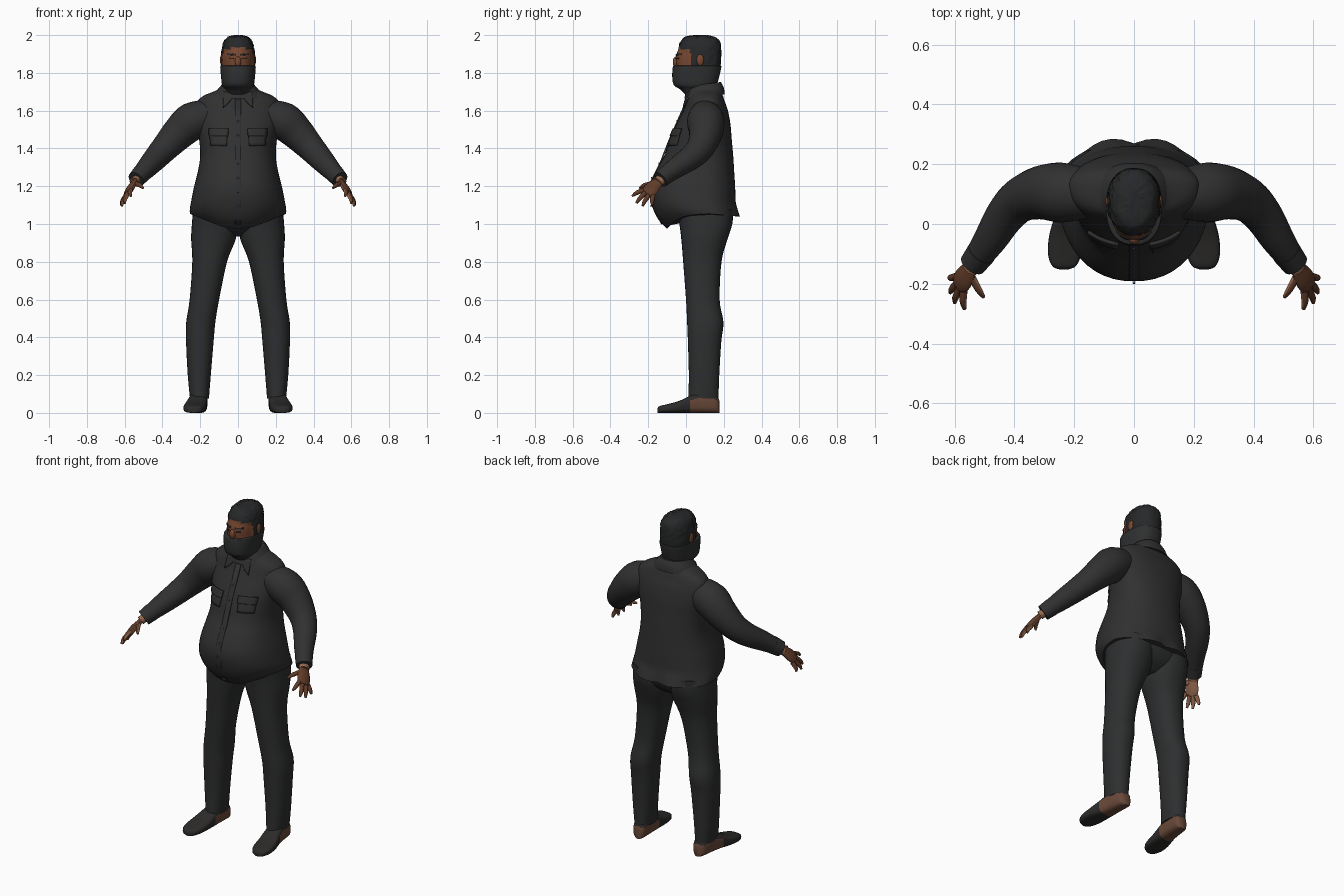
import bpy, bmesh, math, random
from mathutils import Vector
from mathutils.bvhtree import BVHTree

random.seed(4)
cube = bpy.data.objects.get("Cube")
if cube:
    bpy.data.objects.remove(cube, do_unlink=True)


def material(name, *rgb):
    m = bpy.data.materials.new(name)
    m.use_nodes = True
    colour = (*rgb, 1)
    m.diffuse_color = colour
    shader = m.node_tree.nodes["Principled BSDF"]
    shader.inputs["Base Color"].default_value = colour
    shader.inputs["Roughness"].default_value = 0.8
    return m


SHIRT = material("charcoal shirt", .03, .03, .03)
TROUSERS = material("dark trousers", .027, .028, .029)
MASK = material("mask cloth", .028, .029, .03)
HAIR = material("black hair", .02, .021, .022)
SKIN = material("brown skin", .19, .065, .03)
HAND_BACK = material("deep brown skin", .12, .045, .022)
PALM = material("pale palm skin", .3, .14, .08)
LEATHER = material("black leather", .025, .024, .023)
SOLE = material("brown sole", .14, .065, .04)
BUTTON = material("grey button", .07, .07, .07)


def finish(obj, mats, mirror=False):
    for m in mats:
        obj.data.materials.append(m)
    bpy.ops.object.select_all(action="DESELECT")
    obj.select_set(True)
    bpy.context.view_layer.objects.active = obj
    bpy.ops.object.shade_smooth_by_angle(angle=math.radians(50))
    if mirror:
        obj.modifiers.new("Mirror", "MIRROR")
    return obj


def new_object(name, bm):
    bmesh.ops.recalc_face_normals(bm, faces=bm.faces)
    mesh = bpy.data.meshes.new(name)
    bm.to_mesh(mesh)
    bm.free()
    obj = bpy.data.objects.new(name, mesh)
    bpy.context.collection.objects.link(obj)
    return obj


def paint(obj, rule):
    for p in obj.data.polygons:
        p.material_index = rule(p.center, p.normal)


def smooth_rows(rows, steps=4):
    """Catmull-Rom interpolation between the key rows."""
    out, last = [], len(rows) - 1
    for i in range(last):
        keys = [rows[min(max(i + k, 0), last)] for k in (-1, 0, 1, 2)]
        for j in range(steps):
            t = j / steps
            out.append([b + t / 2 * (c - a + t * (2 * a - 5 * b + 4 * c - d + t * (3 * (b - c) + d - a)))
                        for a, b, c, d in zip(*keys)])
    return out + [list(rows[last])]


def bridge(name, rings, mats, mirror=False):
    bm = bmesh.new()
    loops = [[bm.verts.new(p) for p in ring] for ring in rings]
    n = len(loops[0])
    for a, b in zip(loops, loops[1:]):
        for i in range(n):
            j = (i + 1) % n
            bm.faces.new((a[i], a[j], b[j], b[i]))
    bm.faces.new(loops[0])
    bm.faces.new(loops[-1])
    return finish(new_object(name, bm), mats, mirror)


def power(v, e):
    return math.copysign(abs(v) ** e, v)


def circle(n):
    return [(math.cos(a), math.sin(a)) for a in (math.tau * i / n for i in range(n))]


def stack(name, rows, mats, mid=.5, e=.9, n=32, mirror=False, shape=None):
    """Loft level rings given as (z, x centre, half width, front y, back y)."""
    rings = []
    for z, cx, hw, front, back in smooth_rows(rows):
        ym = front + mid * (back - front)
        ring = []
        for c, s in circle(n):
            depth = back - ym if s > 0 else ym - front
            p = Vector((cx + hw * power(c, e), ym + depth * power(s, e), z))
            ring.append(shape(p, s) if shape else p)
        rings.append(ring)
    return bridge(name, rings, mats, mirror)


def tube(name, rows, mats, side=(0, 1, 0), flat=1, n=14, steps=4):
    """Loft a mirrored limb along rows of (x, y, z, radius)."""
    rows = smooth_rows(rows, steps)
    pts = [Vector(r[:3]) for r in rows]
    rings = []
    for i, p in enumerate(pts):
        d = (pts[min(i + 1, len(pts) - 1)] - pts[max(i - 1, 0)]).normalized()
        u = (Vector(side) - d * d.dot(Vector(side))).normalized()
        v = d.cross(u) * flat
        rings.append([p + rows[i][3] * (u * c + v * s) for c, s in circle(n)])
    return bridge(name, rings, mats, True)


def ball(name, loc, size, mats, mirror=False):
    bm = bmesh.new()
    bmesh.ops.create_uvsphere(bm, u_segments=14, v_segments=9, radius=1)
    for v in bm.verts:
        v.co = Vector(a * b for a, b in zip(v.co, size)) + Vector(loc)
    return finish(new_object(name, bm), mats, mirror)


def patch(name, target, corners, mat, lift=.004, mirror=True):
    """Thin cloth plate draped on the front of the target."""
    tree = BVHTree.FromPolygons([v.co for v in target.data.vertices],
                                [p.vertices for p in target.data.polygons])
    a, b, c, d = map(Vector, corners)
    bm, n = bmesh.new(), 6
    grid = []
    for i in range(n + 1):
        for j in range(n + 1):
            x, z = a.lerp(b, i / n).lerp(d.lerp(c, i / n), j / n)
            hit = tree.ray_cast(Vector((x, -1, z)), Vector((0, 1, 0)))[0]
            grid.append(bm.verts.new((x, (hit.y if hit else .05) - lift, z)))
    for i in range(n):
        for j in range(n):
            k = i * (n + 1) + j
            bm.faces.new((grid[k], grid[k + 1], grid[k + n + 2], grid[k + n + 1]))
    obj = finish(new_object(name, bm), [mat], mirror)
    solid = obj.modifiers.new("Thickness", "SOLIDIFY")
    solid.thickness, solid.offset = .008, 0
    return tree


# Shirt body with a dipped front hem and a fuller seat
def hem(p, s):
    w = min(max((1.12 - p.z) / .08, 0), 1)
    if s < 0:
        p.z -= w * .065 * s ** 4
    else:
        p.y += w * .02 * math.sin(min(abs(p.x) / .17, 1) * math.pi)
    p.z += w * .015 * (1 - abs(s))
    return p


shirt = stack("shirt", [
    (1.04, 0, .255, -.1, .27), (1.07, 0, .255, -.15, .268), (1.12, 0, .248, -.185, .263),
    (1.2, 0, .232, -.19, .26), (1.28, 0, .212, -.16, .255), (1.36, 0, .2, -.115, .25),
    (1.45, 0, .206, -.085, .242), (1.53, 0, .22, -.05, .235), (1.6, 0, .222, -.015, .222),
    (1.65, 0, .215, .005, .205), (1.68, 0, .18, .015, .195), (1.705, 0, .12, .02, .185),
    (1.73, 0, .08, .025, .17)], [SHIRT], mid=.6, n=48, shape=hem)

# Sleeves, bending forward at the elbow
tube("sleeves", [(.14, .1, 1.58, .08), (.24, .105, 1.545, .1), (.31, .105, 1.485, .09),
                 (.38, .08, 1.41, .075), (.43, .03, 1.355, .066), (.48, -.05, 1.3, .056),
                 (.535, -.13, 1.24, .042)], [SHIRT], n=24)
tube("cuffs", [(.51, -.095, 1.268, .05), (.54, -.135, 1.235, .045)], [SHIRT], n=24, steps=1)

# Collar, placket, pockets and buttons
stack("collar", [(1.675, 0, .135, -.01, .205), (1.71, 0, .11, .0, .2), (1.74, 0, .083, .01, .185)],
      [SHIRT], shape=lambda p, s: p + Vector((0, 0, .012 * s)))
patch("collar_flaps", shirt, [(.012, 1.69), (.075, 1.7), (.08, 1.615), (.05, 1.64)], SHIRT, .012)
tree = patch("placket", shirt, [(-.016, 1.66), (.016, 1.66), (.016, 1.0), (-.016, 1.0)], SHIRT, .002, False)
patch("pockets", shirt, [(.055, 1.5), (.15, 1.5), (.145, 1.415), (.06, 1.415)], SHIRT)
patch("pocket_flaps", shirt, [(.05, 1.505), (.155, 1.505), (.152, 1.465), (.053, 1.465)], SHIRT, .009)
for i in range(8):
    z = 1.62 - i * .075
    hit = tree.ray_cast(Vector((0, -1, z)), Vector((0, 1, 0)))[0]
    ball(f"button_{i + 1}", (0, hit.y - .006, z), (.005, .003, .005), [BUTTON])

# Trousers
stack("trouser_seat", [(1.12, 0, .225, -.06, .245), (1.05, 0, .236, -.05, .25),
                       (.98, 0, .19, -.02, .22), (.935, 0, .07, .04, .16)], [TROUSERS])
stack("trouser_legs", [
    (1.08, .122, .115, -.05, .25), (1, .124, .12, -.035, .245), (.92, .13, .118, -.025, .22),
    (.8, .15, .092, -.015, .188), (.6, .178, .078, 0, .178), (.48, .197, .077, .006, .198),
    (.38, .202, .073, .01, .187), (.2, .205, .061, .015, .176), (.075, .204, .05, .012, .172)],
    [TROUSERS], mirror=True)

# Shoes, lofted from toe to heel
shoe_rings = []
for y, cx, hw, h in smooth_rows([
        (-.152, .235, .015, .022), (-.14, .234, .04, .036), (-.1, .232, .056, .046),
        (-.04, .226, .058, .062), (.02, .216, .052, .09), (.07, .21, .047, .11),
        (.13, .205, .043, .11), (.165, .202, .036, .09), (.178, .2, .02, .06)]):
    shoe_rings.append([(cx + hw * power(c, .7), y, h * (.5 + .5 * power(s, .6))) for c, s in circle(24)])
shoes = bridge("shoes", shoe_rings, [LEATHER, SOLE], True)
paint(shoes, lambda c, n: int(c.y > .02 and c.z < .07))

# Hands: wrist, palm and five digits
SPREAD = (.055, .115, -.05)
BACK = Vector((.82, -.16, .54))


def hand_part(name, rows, flat=1.0):
    part = tube(name, rows, [HAND_BACK, PALM], SPREAD, flat, 12)
    paint(part, lambda c, n: int(n.dot(BACK) < -.1))


tube("wrists", [(.53, -.12, 1.245, .03), (.55, -.15, 1.222, .031)], [PALM], SPREAD, .8)
hand_part("palms", [(.54, -.135, 1.235, .027), (.555, -.16, 1.212, .035), (.572, -.185, 1.185, .042),
                    (.585, -.205, 1.162, .036), (.588, -.21, 1.157, .02)], .45)
digits = {"thumbs": ((.545, -.175, 1.215), (.52, -.22, 1.205), (.503, -.245, 1.19)),
          "index_fingers": ((.57, -.225, 1.18), (.572, -.26, 1.165), (.567, -.285, 1.148)),
          "middle_fingers": ((.582, -.215, 1.165), (.597, -.245, 1.135), (.6, -.263, 1.11)),
          "ring_fingers": ((.59, -.195, 1.155), (.609, -.218, 1.122), (.615, -.23, 1.095)),
          "little_fingers": ((.592, -.175, 1.15), (.612, -.18, 1.122), (.618, -.178, 1.1))}
for name, joints in digits.items():
    hand_part(name, [(*p, r) for p, r in zip(joints, (.013, .0115, .006))])

# Head, with a rough crop of hair raised from the scalp
head = stack("head", [
    (1.7, 0, .06, .02, .14), (1.78, 0, .078, -.045, .165), (1.84, 0, .083, -.05, .177),
    (1.89, 0, .083, -.052, .18), (1.935, 0, .079, -.036, .18), (1.965, 0, .07, -.022, .173),
    (1.985, 0, .052, 0, .15), (1.993, 0, .02, .045, .11)], [SKIN, HAIR], n=56, mid=.55)


def is_hair(c):
    return c.z > 1.94 - abs(c.x) * .25 or (c.y > .025 and c.z > 1.8)


paint(head, lambda c, n: int(is_hair(c)))
normals = [v.normal.copy() for v in head.data.vertices]
for v, normal in zip(head.data.vertices, normals):
    if is_hair(v.co):
        v.co += normal * random.uniform(.002, .008)
ball("ears", (.086, .075, 1.868), (.01, .02, .03), [SKIN], True)
ball("nose", (0, -.052, 1.858), (.017, .018, .03), [SKIN])
patch("eyebrows", head, [(.014, 1.9), (.056, 1.902), (.056, 1.895), (.014, 1.891)], HAIR, .001)
patch("eyes", head, [(.022, 1.879), (.046, 1.88), (.046, 1.873), (.022, 1.873)], HAIR, .001)

# Mask wrapping the lower face and neck
stack("mask", [(1.67, 0, .062, .01, .145), (1.712, 0, .07, -.03, .155), (1.735, 0, .084, -.064, .163),
               (1.78, 0, .09, -.073, .176), (1.83, 0, .094, -.07, .187), (1.838, 0, .092, -.066, .185)],
      [MASK], n=40, e=.85)
